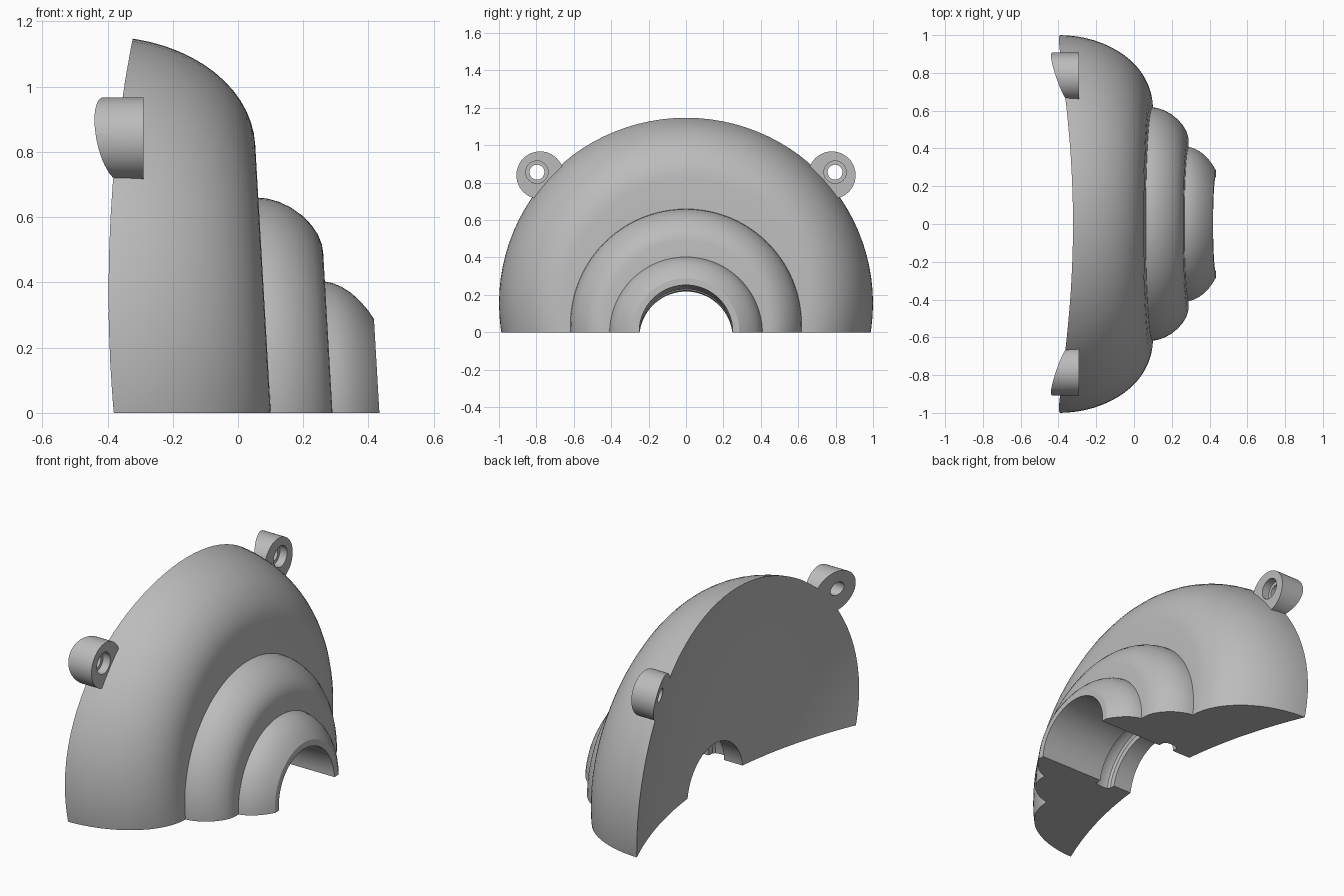
import bpy, bmesh, math
from mathutils import Matrix, Vector

if "Cube" in bpy.data.objects:
    bpy.data.objects.remove(bpy.data.objects["Cube"])

TILT = math.atan(0.058)          # axis of the stepped dome leans slightly upward

grey = bpy.data.materials.new("plain_grey")
grey.diffuse_color = (0.5, 0.5, 0.5, 1)
grey.use_nodes = True
grey.node_tree.nodes["Principled BSDF"].inputs["Base Color"].default_value = grey.diffuse_color


def finish(bm, name):
    bmesh.ops.recalc_face_normals(bm, faces=bm.faces)
    me = bpy.data.meshes.new(name)
    bm.to_mesh(me)
    bm.free()
    ob = bpy.data.objects.new(name, me)
    me.materials.append(grey)
    bpy.context.collection.objects.link(ob)
    return ob


def revolve(name, profile, origin, tilt=TILT, seg=96):
    """Closed solid from (radius, distance) pairs turned about the x axis, then tilted."""
    bm = bmesh.new()
    rings = []
    for r, u in profile:
        rings.append([bm.verts.new((u, r * math.cos(2 * math.pi * i / seg),
                                    r * math.sin(2 * math.pi * i / seg))) for i in range(seg)])
    for a, b in zip(rings, rings[1:]):
        for i in range(seg):
            j = (i + 1) % seg
            bm.faces.new((a[i], a[j], b[j], b[i]))
    bm.faces.new(rings[0])
    bm.faces.new(rings[-1])
    m = Matrix.Translation(Vector(origin)) @ Matrix.Rotation(-tilt, 4, 'Y')
    bmesh.ops.transform(bm, matrix=m, verts=bm.verts)
    return finish(bm, name)


def boolean(target, other, op):
    mod = target.modifiers.new(op.lower(), 'BOOLEAN')
    mod.operation = op
    mod.solver = 'EXACT'
    mod.object = other
    bpy.context.view_layer.objects.active = target
    bpy.ops.object.modifier_apply(modifier=mod.name)
    bpy.data.objects.remove(other)


# Three stacked round steps; the large one is a quarter-ellipse bulge
bulge = [(0.64 + 0.36 * math.cos(a), -0.4 + 0.49 * math.sin(a))
         for a in (math.pi / 2 * i / 16 for i in range(17))]
shell = revolve("stepped_shell", [(1.0, -0.7)] + bulge, (0, 0, 0.178))
middle = revolve("middle_step", [
    (0.619, -0.5), (0.619, 0.09), (0.614, 0.125), (0.602, 0.16), (0.583, 0.195), (0.555, 0.23),
    (0.525, 0.256), (0.495, 0.274), (0.465, 0.284), (0.44, 0.287)], (0, 0, 0.037))
inner = revolve("inner_step", [
    (0.41, -0.4), (0.41, 0.285), (0.402, 0.315), (0.388, 0.343), (0.368, 0.37),
    (0.342, 0.395), (0.312, 0.418), (0.285, 0.434)], (0, 0, -0.022))
boolean(shell, middle, 'UNION')
boolean(shell, inner, 'UNION')

# Mounting ears
for s in (-1, 1):
    ear = revolve("ear", [(0.127, -0.7), (0.127, -0.29)], (0, s * 0.78, 0.84), 0, 48)
    boolean(shell, ear, 'UNION')

# Central bore with a ring groove near the back
bore = revolve("bore_cutter", [
    (0.25, -0.9), (0.25, -0.066), (0.28, -0.064), (0.292, -0.054), (0.297, -0.035),
    (0.297, 0.0), (0.292, 0.019), (0.28, 0.029), (0.25, 0.031), (0.25, 0.7)], (0, 0, -0.022))
boolean(shell, bore, 'DIFFERENCE')

# Stepped screw holes in the ears
for s in (-1, 1):
    hole = revolve("screw_cutter", [(0.04, -0.9), (0.04, -0.335), (0.06, -0.335), (0.06, -0.285)],
                   (0, s * 0.797, 0.856), 0, 32)
    boolean(shell, hole, 'DIFFERENCE')

# Curved hollow back
bm = bmesh.new()
NY, NZ = 48, 24
front, back = [], []
for i in range(NY + 1):
    y = -1.3 + 2.6 * i / NY
    frow, brow = [], []
    for k in range(NZ + 1):
        z = -1.2 + 2.6 * k / NZ
        x = -0.17 - 0.216 * y * y - 0.099 * z * z - 0.0196 * z
        frow.append(bm.verts.new((x, y, z)))
        brow.append(bm.verts.new((-1.5, y, z)))
    front.append(frow)
    back.append(brow)
for g in (front, back):
    for i in range(NY):
        for k in range(NZ):
            bm.faces.new((g[i][k], g[i + 1][k], g[i + 1][k + 1], g[i][k + 1]))
for i in range(NY):
    for k in (0, NZ):
        bm.faces.new((front[i][k], front[i + 1][k], back[i + 1][k], back[i][k]))
for k in range(NZ):
    for i in (0, NY):
        bm.faces.new((front[i][k], front[i][k + 1], back[i][k + 1], back[i][k]))
boolean(shell, finish(bm, "back_cutter"), 'DIFFERENCE')

# Flat underside
bm = bmesh.new()
bmesh.ops.create_cube(bm, size=4, matrix=Matrix.Translation((0, 0, -2)))
boolean(shell, finish(bm, "floor_cutter"), 'DIFFERENCE')

bpy.ops.object.select_all(action='DESELECT')
shell.select_set(True)
bpy.context.view_layer.objects.active = shell
bpy.ops.object.shade_smooth_by_angle(angle=math.radians(25))
